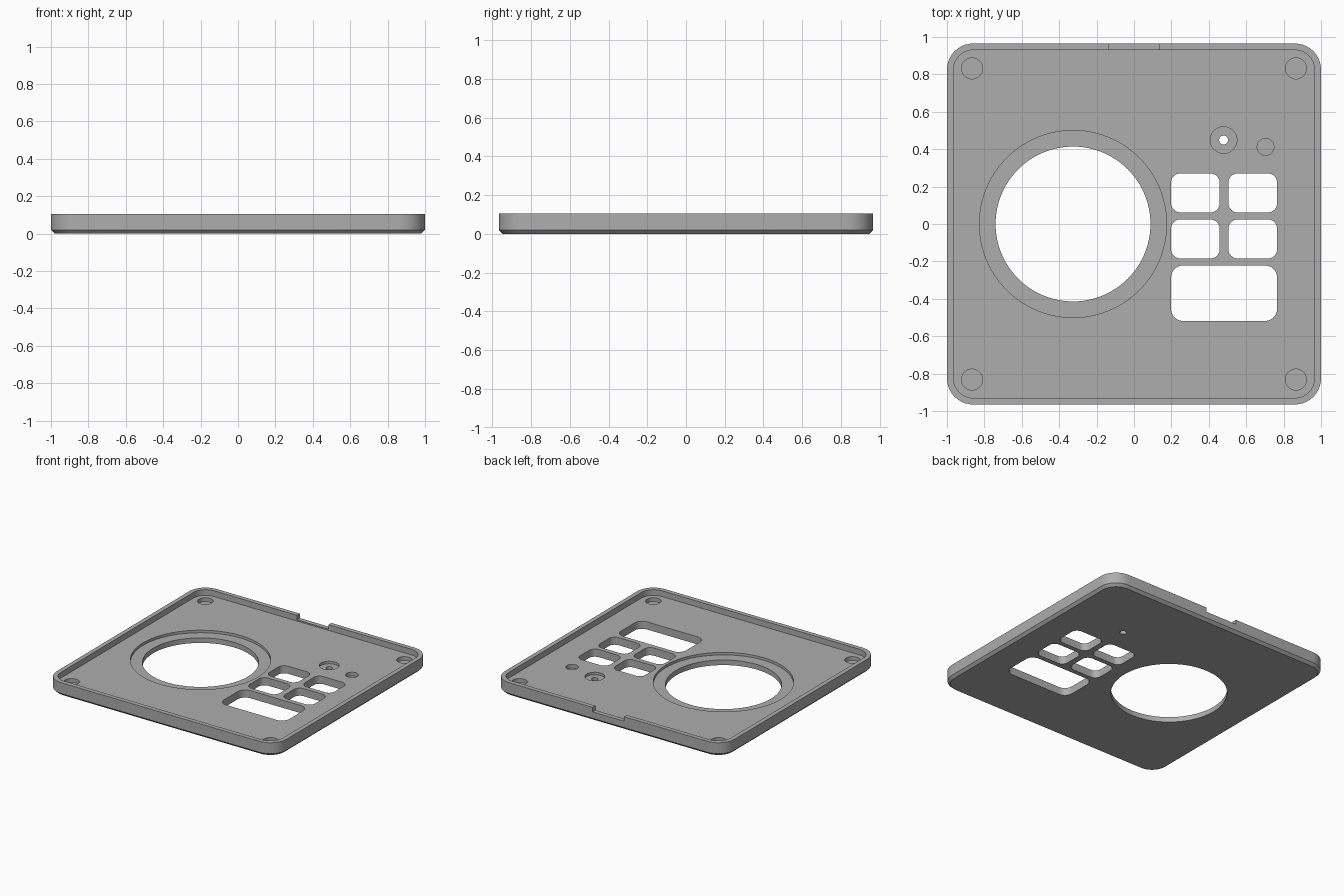
import bpy, bmesh
from math import pi, cos, sin, radians

cube = bpy.data.objects.get("Cube")
if cube:
    bpy.data.objects.remove(cube)

grey = bpy.data.materials.new("mid grey plastic")
grey.use_nodes = True
colour = (0.42, 0.42, 0.42, 1)
grey.diffuse_color = colour
grey.node_tree.nodes["Principled BSDF"].inputs["Base Color"].default_value = colour


def rounded_rect(x, y, w, d, r, steps=10):
    """Counter-clockwise outline of a rounded rectangle."""
    pts = []
    for k, (sx, sy) in enumerate([(1, 1), (-1, 1), (-1, -1), (1, -1)]):
        for i in range(steps + 1):
            a = (k + i / steps) * pi / 2
            pts.append((x + sx * (w / 2 - r) + r * cos(a),
                        y + sy * (d / 2 - r) + r * sin(a)))
    return pts


def circle(x, y, r, n=48):
    return [(x + r * cos(2 * pi * i / n), y + r * sin(2 * pi * i / n)) for i in range(n)]


def loft(name, layers):
    """Closed solid through a stack of (outline, height) layers."""
    bm = bmesh.new()
    rings = [[bm.verts.new((x, y, z)) for x, y in pts] for pts, z in layers]
    n = len(rings[0])
    bm.faces.new(rings[0][::-1])
    bm.faces.new(rings[-1])
    for a, b in zip(rings, rings[1:]):
        for i in range(n):
            j = (i + 1) % n
            bm.faces.new((a[i], a[j], b[j], b[i]))
    mesh = bpy.data.meshes.new(name)
    bm.to_mesh(mesh)
    bm.free()
    obj = bpy.data.objects.new(name, mesh)
    bpy.context.collection.objects.link(obj)
    obj.data.materials.append(grey)
    return obj


W, D, H = 2.0, 1.93, 0.105
FLOOR, LEDGE, TOP = 0.06, 0.04, 0.2

# Tray body with a chamfered bottom edge
panel = loft("faceplate", [
    (rounded_rect(0, 0, W - 0.04, D - 0.04, 0.12), 0),
    (rounded_rect(0, 0, W, D, 0.14), 0.02),
    (rounded_rect(0, 0, W, D, 0.14), H)])

cuts = []


def cut(outline, bottom):
    cuts.append(loft("cutter", [(outline, bottom), (outline, TOP)]))


# Inner tray and the notch in the back rim
cut(rounded_rect(0, 0, W - 0.07, D - 0.07, 0.105), FLOOR)
cut(rounded_rect(0, D / 2, 0.275, 0.1, 0.001, 1), 0.07)

# Large round opening with its stepped seat
cut(circle(-0.326, 0, 0.5, 96), LEDGE)
cut(circle(-0.326, 0, 0.414, 96), -0.1)

# Four button windows and one wide window
for x in (0.328, 0.635):
    for y in (0.166, -0.08):
        cut(rounded_rect(x, y, 0.26, 0.209, 0.05), -0.1)
cut(rounded_rect(0.4815, -0.37, 0.567, 0.297, 0.065), -0.1)

# Light hole with counterbore, and a blind sensor pocket
cut(circle(0.479, 0.449, 0.071), LEDGE)
cut(circle(0.479, 0.449, 0.024, 24), -0.1)
cut(circle(0.703, 0.412, 0.045), 0.03)

# Corner magnet pockets
for sx in (-1, 1):
    for sy in (-1, 1):
        cut(circle(sx * 0.866, sy * 0.832, 0.056), 0.03)

for c in cuts:
    mod = panel.modifiers.new("cut", 'BOOLEAN')
    mod.operation = 'DIFFERENCE'
    mod.solver = 'EXACT'
    mod.object = c

# Bake the cuts, then drop the cutters
graph = bpy.context.evaluated_depsgraph_get()
baked = bpy.data.meshes.new_from_object(panel.evaluated_get(graph))
panel.modifiers.clear()
panel.data = baked
for c in cuts:
    bpy.data.objects.remove(c)

bpy.ops.object.select_all(action='DESELECT')
panel.select_set(True)
bpy.context.view_layer.objects.active = panel
bpy.ops.object.shade_smooth_by_angle(angle=radians(30))
